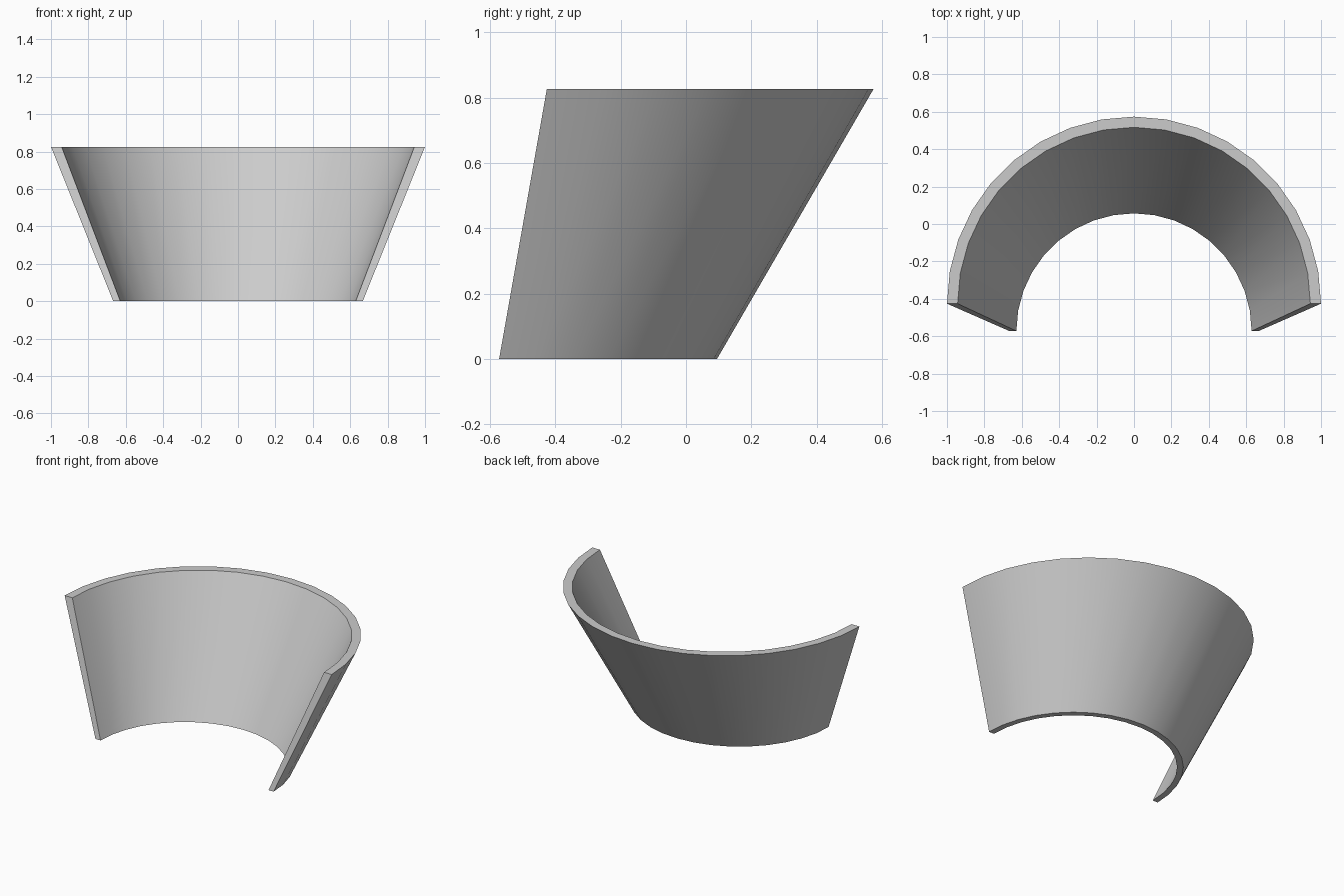
import bpy
import bmesh
from math import cos, sin, pi, radians

cube = bpy.data.objects.get("Cube")
if cube:
    bpy.data.objects.remove(cube, do_unlink=True)

SEGMENTS = 18
HEIGHT = 0.826
WALL = 0.943  # inner radius as a share of the outer radius

# Plain grey material
grey = bpy.data.materials.new("light grey")
grey.use_nodes = True
colour = (0.6, 0.6, 0.6, 1)
grey.diffuse_color = colour
grey.node_tree.nodes["Principled BSDF"].inputs["Base Color"].default_value = colour

bm = bmesh.new()


def half_ring(radius, y, z):
    """Row of vertices along a half circle open to the front."""
    angles = [pi * i / SEGMENTS for i in range(SEGMENTS + 1)]
    return [bm.verts.new((radius * cos(a), y + radius * sin(a), z)) for a in angles]


# Leaning half-cone shell: four arcs joined in a closed loop
bottom, top = (0.667, -0.572, 0), (1.0, -0.426, HEIGHT)
loop = [half_ring(*bottom), half_ring(*top),
        half_ring(top[0] * WALL, *top[1:]), half_ring(bottom[0] * WALL, *bottom[1:])]
for k in range(4):
    a, b = loop[k], loop[(k + 1) % 4]
    for i in range(SEGMENTS):
        bm.faces.new((a[i], a[i + 1], b[i + 1], b[i]))

# Flat end caps
for i in (0, SEGMENTS):
    bm.faces.new([row[i] for row in loop])
bmesh.ops.recalc_face_normals(bm, faces=bm.faces)

mesh = bpy.data.meshes.new("curved_wall")
bm.to_mesh(mesh)
bm.free()
mesh.materials.append(grey)
wall = bpy.data.objects.new("curved_wall", mesh)
bpy.context.collection.objects.link(wall)

# Smooth curve with sharp rims
bpy.ops.object.select_all(action='DESELECT')
wall.select_set(True)
bpy.context.view_layer.objects.active = wall
bpy.ops.object.shade_smooth_by_angle(angle=radians(30))
